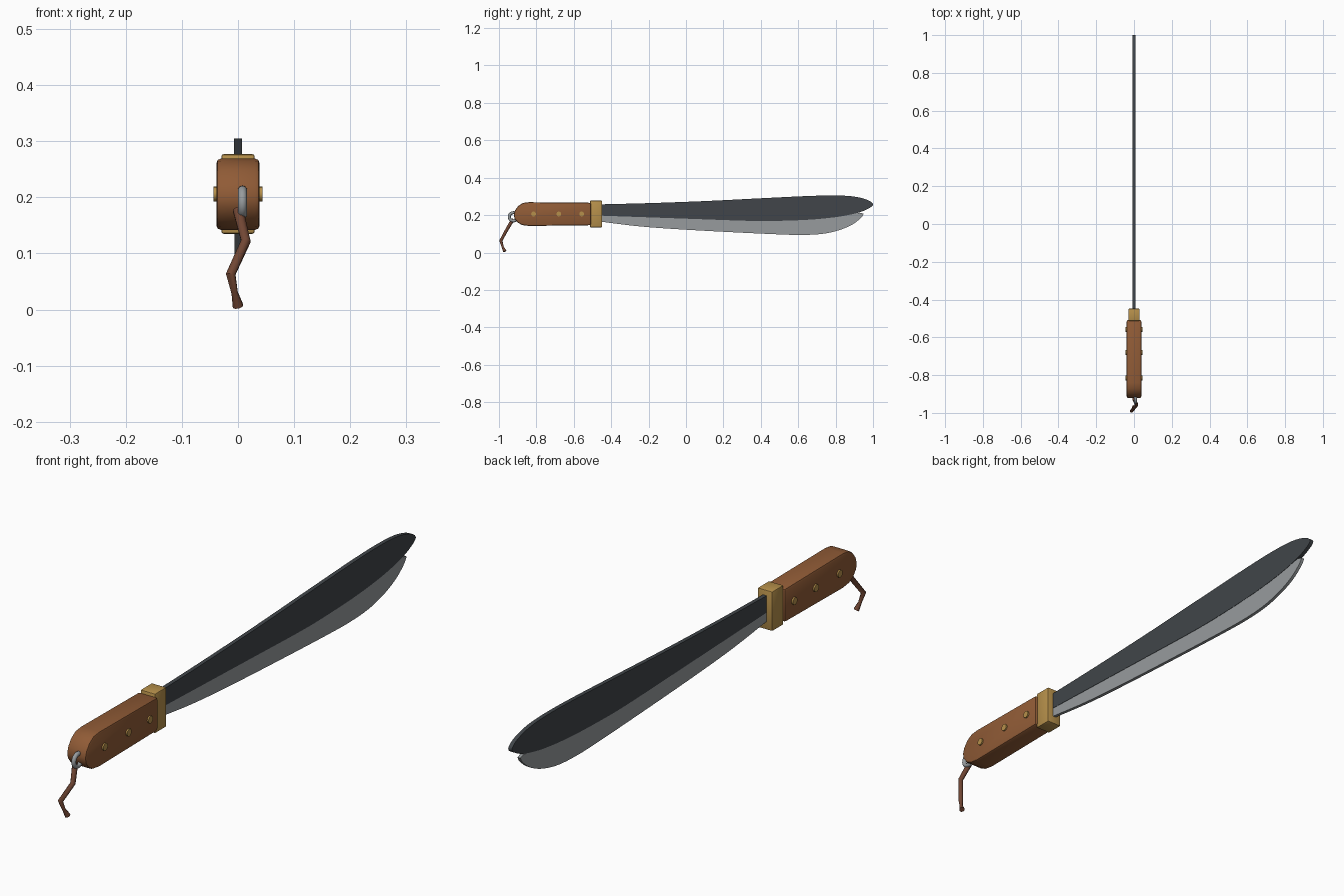
import bpy, bmesh, math
from mathutils import Vector

if "Cube" in bpy.data.objects:
    bpy.data.objects.remove(bpy.data.objects["Cube"])


def material(name, rgb):
    m = bpy.data.materials.new(name)
    m.diffuse_color = (*rgb, 1)
    m.use_nodes = True
    m.node_tree.nodes["Principled BSDF"].inputs["Base Color"].default_value = m.diffuse_color
    return m


DARK = material("dark steel", (0.052, 0.060, 0.067))
EDGE = material("ground steel", (0.31, 0.33, 0.34))
WOOD = material("brown wood", (0.28, 0.105, 0.037))
BRASS = material("brass", (0.47, 0.28, 0.07))
RING = material("grey metal", (0.31, 0.33, 0.34))
CORD = material("leather cord", (0.165, 0.062, 0.034))


def smooth_path(pts, n=5):
    """Catmull-Rom curve through 2D points."""
    p = [Vector(q) for q in pts]
    p = [2 * p[0] - p[1]] + p + [2 * p[-1] - p[-2]]
    out = []
    for a, b, c, d in zip(p, p[1:], p[2:], p[3:]):
        for i in range(n):
            t = i / n
            out.append(0.5 * (2 * b + (c - a) * t + (2 * a - 5 * b + 4 * c - d) * t ** 2
                              + (3 * b - a - 3 * c + d) * t ** 3))
    return out + [p[-2]]


def finish(obj, name, mat, angle=40):
    obj.name = name
    obj.data.name = name
    obj.data.materials.clear()
    obj.data.materials.append(mat)
    bpy.ops.object.select_all(action='DESELECT')
    obj.select_set(True)
    bpy.context.view_layer.objects.active = obj
    bpy.ops.object.shade_smooth_by_angle(angle=math.radians(angle))


def slab(name, profile, half, mat, bevel=0, segments=2):
    """Extrude a (y, z) outline across x, optionally rounding all sharp edges."""
    bm = bmesh.new()
    face = bm.faces.new([bm.verts.new((-half, y, z)) for y, z in profile])
    ext = bmesh.ops.extrude_face_region(bm, geom=[face], use_keep_orig=True)
    verts = [g for g in ext["geom"] if isinstance(g, bmesh.types.BMVert)]
    bmesh.ops.translate(bm, verts=verts, vec=(2 * half, 0, 0))
    bmesh.ops.recalc_face_normals(bm, faces=bm.faces)
    if bevel:
        sharp = [e for e in bm.edges if e.calc_face_angle(0) > math.radians(50)]
        bmesh.ops.bevel(bm, geom=sharp, offset=bevel, segments=segments,
                        profile=0.5, affect='EDGES', clamp_overlap=True)
    me = bpy.data.meshes.new(name)
    bm.to_mesh(me)
    bm.free()
    obj = bpy.data.objects.new(name, me)
    bpy.context.collection.objects.link(obj)
    finish(obj, name, mat)


# Blade body: broad dark slab swelling toward the rounded tip
slab("blade_body", smooth_path([
    (-0.48, 0.257), (-0.2, 0.264), (0.1, 0.275), (0.4, 0.29), (0.65, 0.302), (0.8, 0.305),
    (0.9, 0.299), (0.97, 0.281), (1.0, 0.257), (0.975, 0.235), (0.92, 0.213), (0.82, 0.192),
    (0.68, 0.177), (0.52, 0.170), (0.35, 0.169), (0, 0.181), (-0.48, 0.198)]), 0.0073, DARK)

# Ground cutting edge: thinner light slab, tucked under the body
slab("cutting_edge", smooth_path([
    (-0.48, 0.168), (-0.25, 0.14), (0, 0.122), (0.3, 0.106), (0.5, 0.097), (0.62, 0.094),
    (0.73, 0.100), (0.82, 0.120), (0.89, 0.150), (0.935, 0.185), (0.95, 0.207)])
    + [Vector(q) for q in ((0.93, 0.213), (0.82, 0.197), (0.6, 0.18), (0.35, 0.175),
                           (0, 0.187), (-0.48, 0.204))], 0.006, EDGE)

# Brass guard
slab("guard", [(-0.513, 0.135), (-0.448, 0.135), (-0.448, 0.277), (-0.513, 0.277)],
     0.0295, BRASS, 0.004)

# Wooden handle with rounded butt
slab("handle", [(-0.508, 0.146), (-0.508, 0.266), (-0.84, 0.269), (-0.872, 0.265),
                (-0.897, 0.249), (-0.914, 0.226), (-0.921, 0.203), (-0.917, 0.182),
                (-0.9, 0.16), (-0.876, 0.147), (-0.84, 0.142)], 0.0385, WOOD, 0.008)

# Brass rivets through the handle
for i, y in enumerate((-0.815, -0.68, -0.558)):
    bpy.ops.mesh.primitive_cylinder_add(vertices=16, radius=0.013, depth=0.088,
                                        location=(0, y, 0.206),
                                        rotation=(0, math.pi / 2, 0))
    finish(bpy.context.object, f"rivet_{i + 1}", BRASS)

# Lanyard ring at the butt
bpy.ops.mesh.primitive_torus_add(major_segments=24, minor_segments=10, major_radius=0.022,
                                 minor_radius=0.008, location=(0.008, -0.923, 0.191),
                                 rotation=(0, math.pi / 2, 0))
finish(bpy.context.object, "lanyard_ring", RING)

# Kinked leather cord with a flared end
curve = bpy.data.curves.new("lanyard_cord", 'CURVE')
curve.dimensions = '3D'
curve.bevel_depth = 0.01
curve.bevel_resolution = 2
curve.use_fill_caps = True
path = [(0, -0.925, 0.178, 1), (0.014, -0.958, 0.122, 0.9), (-0.013, -0.99, 0.063, 0.9),
        (-0.006, -0.98, 0.03, 0.6), (0, -0.968, 0.006, 1)]
spline = curve.splines.new('POLY')
spline.points.add(len(path) - 1)
for pt, (x, y, z, r) in zip(spline.points, path):
    pt.co = (x, y, z, 1)
    pt.radius = r
cord = bpy.data.objects.new("lanyard_cord", curve)
bpy.context.collection.objects.link(cord)
bpy.ops.object.select_all(action='DESELECT')
cord.select_set(True)
bpy.context.view_layer.objects.active = cord
bpy.ops.object.convert(target='MESH')
finish(bpy.context.object, "lanyard_cord", CORD, 50)
